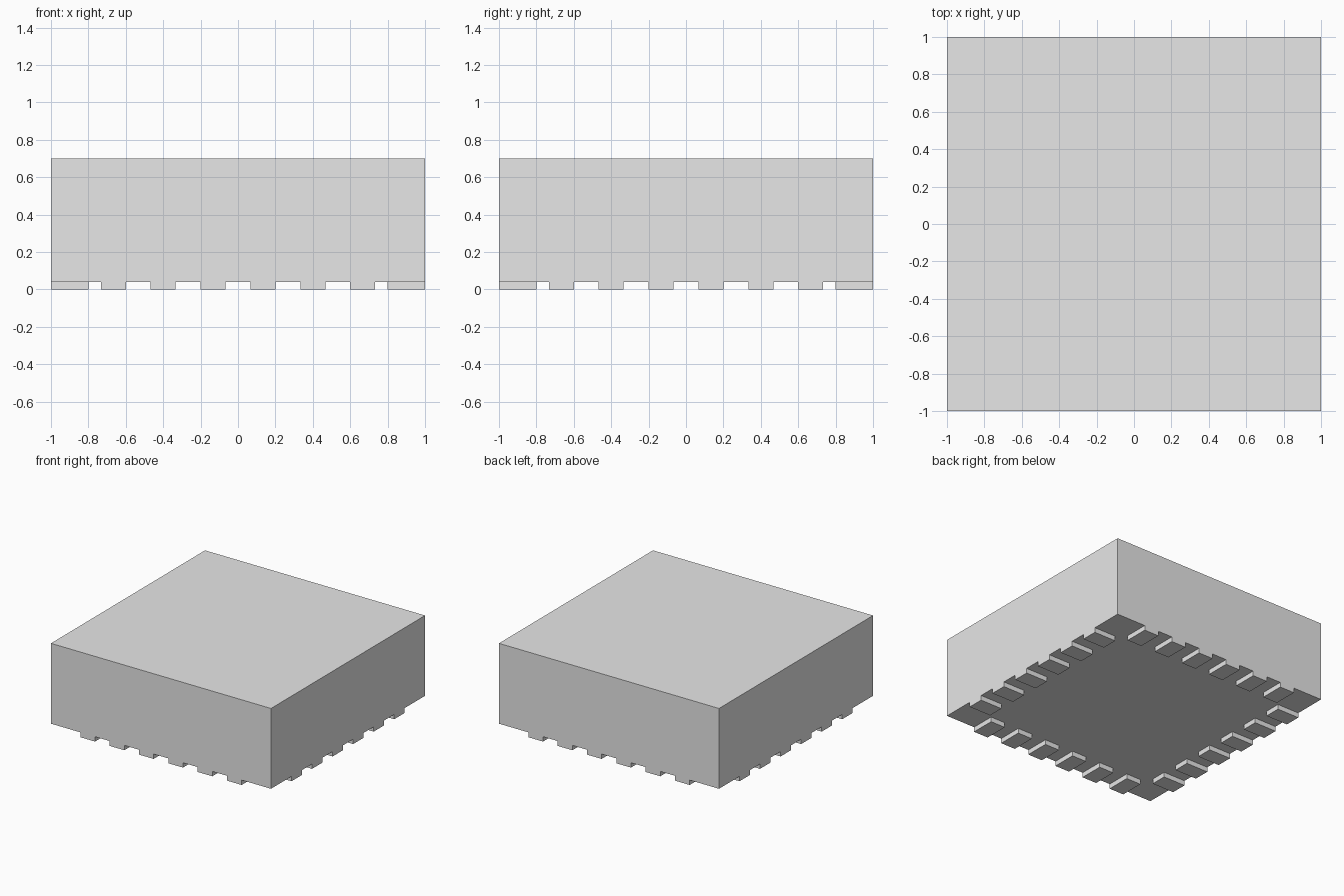
import bpy

cube = bpy.data.objects.get("Cube")
if cube:
    bpy.data.objects.remove(cube, do_unlink=True)

HALF = 1.0           # half width of the square body
HEIGHT = 0.70        # overall height
PAD_HEIGHT = 0.04
PAD_LENGTH = 0.2     # reach inward from the edge
PAD_WIDTH = 2 / 15
PITCH = 2 * PAD_WIDTH
PADS_PER_SIDE = 6

grey = bpy.data.materials.new("light_grey")
grey.use_nodes = True
colour = (0.8, 0.8, 0.8, 1)
grey.diffuse_color = colour
grey.node_tree.nodes["Principled BSDF"].inputs["Base Color"].default_value = colour


def box(name, centre, size):
    """Add a flat-shaded box with its size applied."""
    bpy.ops.mesh.primitive_cube_add(size=1, location=centre)
    obj = bpy.context.object
    obj.name = name
    for vert in obj.data.vertices:
        vert.co = [c * s for c, s in zip(vert.co, size)]
    obj.data.materials.append(grey)
    return obj


# Main block, raised on the contact pads
box("body", (0, 0, (HEIGHT + PAD_HEIGHT) / 2),
    (2 * HALF, 2 * HALF, HEIGHT - PAD_HEIGHT))

# A row of contact pads under each edge, flush with the walls
inset = HALF - PAD_LENGTH / 2
z = PAD_HEIGHT / 2
for i in range(PADS_PER_SIDE):
    along = (i - (PADS_PER_SIDE - 1) / 2) * PITCH
    for side, front_back, sign in (("right", "front", -1), ("left", "back", 1)):
        box(f"{front_back}_pad_{i + 1}", (along, sign * inset, z),
            (PAD_WIDTH, PAD_LENGTH, PAD_HEIGHT))
        box(f"{side}_pad_{i + 1}", (sign * inset, along, z),
            (PAD_LENGTH, PAD_WIDTH, PAD_HEIGHT))
